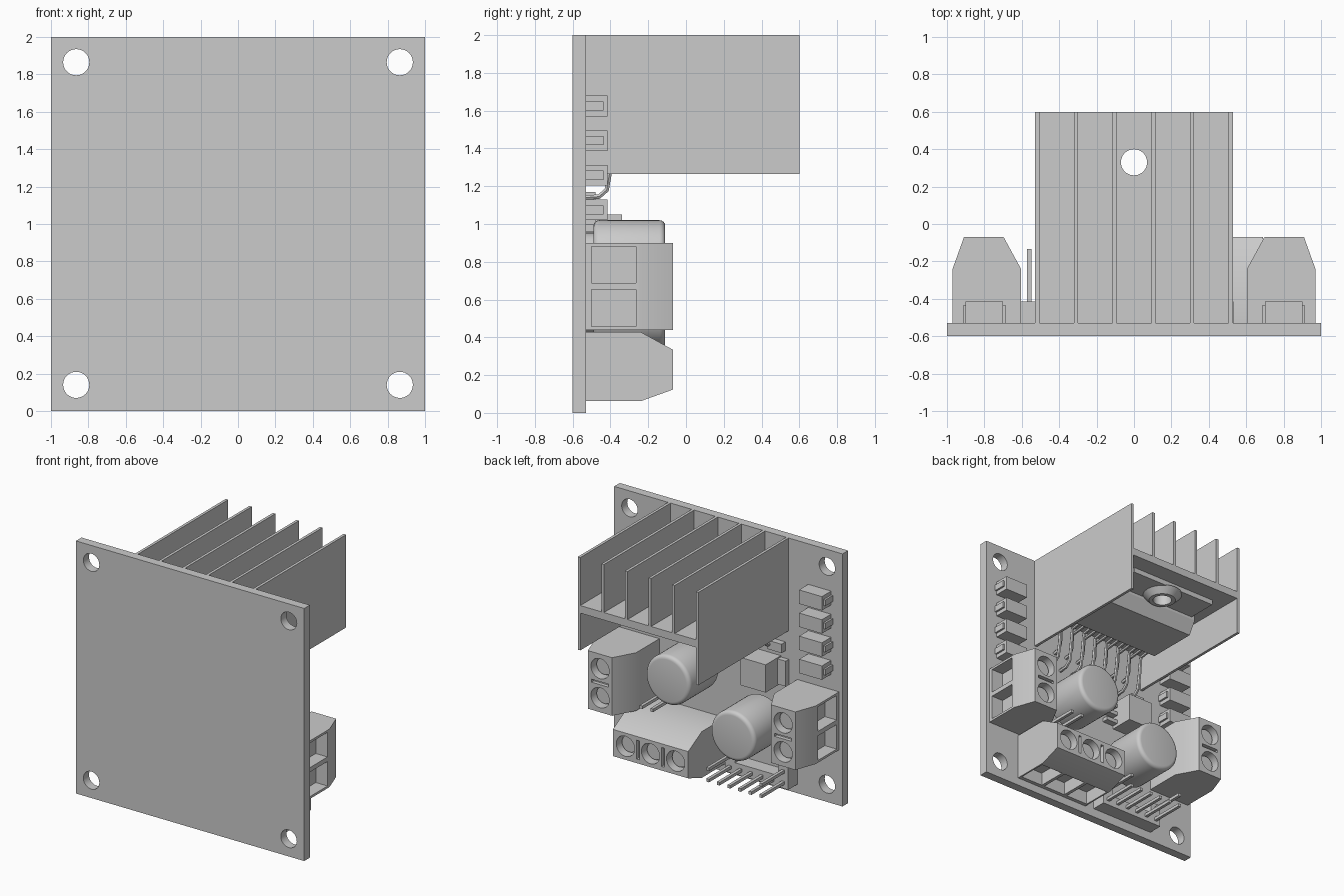
import bpy, bmesh
from mathutils import Matrix, Vector

if "Cube" in bpy.data.objects:
    bpy.data.objects.remove(bpy.data.objects["Cube"])

grey = bpy.data.materials.new("plain_grey")
grey.use_nodes = True
grey.diffuse_color = (0.6, 0.6, 0.6, 1)
grey.node_tree.nodes["Principled BSDF"].inputs["Base Color"].default_value = (0.6, 0.6, 0.6, 1)

BOARD = -0.53          # y of the component side
made = []


def add_box(bm, x, y, z):
    """Box from three (low, high) ranges."""
    size = [b - a for a, b in (x, y, z)]
    mid = [(a + b) / 2 for a, b in (x, y, z)]
    m = Matrix.Translation(mid) @ Matrix.Diagonal((*size, 1))
    bmesh.ops.create_cube(bm, size=1, matrix=m)


def add_rod(bm, center, axis, r1, r2, length, sides=32):
    """Cylinder or cone along an axis, centred on a point."""
    turn = Vector((0, 0, 1)).rotation_difference(Vector(axis)).to_matrix().to_4x4()
    bmesh.ops.create_cone(bm, cap_ends=True, segments=sides, radius1=r1, radius2=r2,
                          depth=length, matrix=Matrix.Translation(center) @ turn)


def add_prism(bm, outline, lo, hi):
    """Extrude a (y, z) outline along x."""
    face = bm.faces.new([bm.verts.new((lo, a, b)) for a, b in outline])
    ext = bmesh.ops.extrude_face_region(bm, geom=[face])["geom"]
    verts = [v for v in ext if isinstance(v, bmesh.types.BMVert)]
    bmesh.ops.translate(bm, verts=verts, vec=(hi - lo, 0, 0))
    bmesh.ops.recalc_face_normals(bm, faces=bm.faces)


def finish(bm, name, cutter=None, matrix=None, bevel=0):
    """Turn a bmesh into an object, with optional cuts and rounded edges."""
    mesh = bpy.data.meshes.new(name)
    bm.to_mesh(mesh)
    bm.free()
    ob = bpy.data.objects.new(name, mesh)
    bpy.context.collection.objects.link(ob)
    if cutter:
        tool = finish(cutter, name + "_cutter")
        made.remove(tool)
        tool.hide_render = True
        mod = ob.modifiers.new("cut", "BOOLEAN")
        mod.object, mod.operation, mod.solver = tool, "DIFFERENCE", "EXACT"
    if bevel:
        mod = ob.modifiers.new("round", "BEVEL")
        mod.width, mod.segments, mod.limit_method = bevel, 4, "ANGLE"
    if ob.modifiers:
        graph = bpy.context.evaluated_depsgraph_get()
        ob.data = bpy.data.meshes.new_from_object(ob.evaluated_get(graph))
        ob.modifiers.clear()
    if cutter:
        bpy.data.objects.remove(tool)
    if matrix:
        ob.matrix_world = matrix
    ob.data.materials.clear()
    ob.data.materials.append(grey)
    made.append(ob)
    return ob


def box(name, x, y, z):
    bm = bmesh.new()
    add_box(bm, x, y, z)
    return finish(bm, name)


# Circuit board with corner holes
bm, cut = bmesh.new(), bmesh.new()
add_box(bm, (-1, 1), (-0.6, BOARD), (0, 2))
for x in (-0.865, 0.865):
    for z in (0.14, 1.865):
        add_rod(cut, (x, -0.56, z), (0, 1, 0), 0.07, 0.07, 0.3)
finish(bm, "circuit_board", cut)

# Heat sink: shelf with hole and six fins, outer fins reaching lower
bm, cut = bmesh.new(), bmesh.new()
add_box(bm, (-0.52, 0.52), (BOARD, 0.6), (1.56, 1.62))
add_rod(cut, (0, 0.33, 1.6), (0, 0, 1), 0.07, 0.07, 0.5)
finish(bm, "heat_sink_shelf", cut)
for i in range(6):
    x = -0.517 + i * 0.2068
    outer = i in (0, 5)
    box("heat_sink_fin", (x - 0.011, x + 0.011), (BOARD, 0.6), (1.265 if outer else 1.61, 2))

# Driver chip under the shelf: tab, body and mounting collar
bm, cut = bmesh.new(), bmesh.new()
add_box(bm, (-0.38, 0.38), (0.1, 0.46), (1.52, 1.565))
add_rod(cut, (0, 0.33, 1.6), (0, 0, 1), 0.07, 0.07, 0.5)
finish(bm, "chip_tab", cut)
bm = bmesh.new()
add_prism(bm, [(-0.29, 1.56), (0.22, 1.56), (0.22, 1.5), (0.16, 1.4), (-0.25, 1.4), (-0.29, 1.48)],
          -0.41, 0.41)
finish(bm, "chip_body")
bm, cut = bmesh.new(), bmesh.new()
add_rod(bm, (0, 0.33, 1.5), (0, 0, 1), 0.1, 0.15, 0.05)
add_rod(cut, (0, 0.33, 1.5), (0, 0, 1), 0.07, 0.07, 0.5)
finish(bm, "mounting_collar", cut)

# Chip legs in two staggered rows
LONG = [(-0.27, 1.46), (-0.385, 1.44), (-0.403, 1.28), (-0.42, 1.18), (-0.46, 1.145), (BOARD, 1.14)]
SHORT = [(-0.27, 1.46), (-0.45, 1.44), (-0.46, 1.33), (-0.48, 1.28), (BOARD, 1.27)]
for i in range(15):
    path = SHORT if i % 2 else LONG
    curve = bpy.data.curves.new("leg_path", "CURVE")
    curve.dimensions = "3D"
    curve.bevel_depth, curve.bevel_resolution, curve.use_fill_caps = 0.014, 1, True
    spline = curve.splines.new("POLY")
    spline.points.add(len(path) - 1)
    for p, (y, z) in zip(spline.points, path):
        p.co = (-0.39 + i * 0.0557, y, z, 1)
    helper = bpy.data.objects.new("leg_path", curve)
    bpy.context.collection.objects.link(helper)
    graph = bpy.context.evaluated_depsgraph_get()
    mesh = bpy.data.meshes.new_from_object(helper.evaluated_get(graph))
    bpy.data.objects.remove(helper)
    mesh.materials.clear()
    mesh.materials.append(grey)
    leg = bpy.data.objects.new("chip_leg", mesh)
    bpy.context.collection.objects.link(leg)
    made.append(leg)


def terminal(name, origin, outward, ways, length):
    """Screw terminal: wire windows face outward, screws face +y."""
    out, up = Vector(outward), Vector((0, 1, 0))
    frame = Matrix((out.cross(up), out, up)).transposed().to_4x4()
    place = Matrix.Translation(origin) @ frame
    bm, cut, screws = bmesh.new(), bmesh.new(), bmesh.new()
    add_prism(bm, [(-0.183, 0), (0.183, 0), (0.183, 0.29), (0.122, 0.46), (-0.09, 0.46), (-0.183, 0.29)],
              -length / 2, length / 2)
    pitch = length / ways
    for i in range(ways):
        c = (i - (ways - 1) / 2) * pitch
        add_box(cut, (c - 0.097, c + 0.097), (0.08, 0.3), (0.03, 0.265))
        add_rod(cut, (c, 0.015, 0.45), (0, 0, 1), 0.08, 0.08, 0.14)
        add_rod(screws, (c, 0.015, 0.385), (0, 0, 1), 0.065, 0.065, 0.05)
        if i:
            add_box(cut, (c - pitch / 2 - 0.012, c - pitch / 2 + 0.012), (-0.06, 0.09), (0.43, 0.5))
    finish(bm, name, cut, place)
    finish(screws, name + "_screws", None, place)


terminal("right_terminal", (-0.787, BOARD, 0.67), (-1, 0, 0), 2, 0.46)
terminal("left_terminal", (0.787, BOARD, 0.67), (1, 0, 0), 2, 0.46)
terminal("bottom_terminal", (0.36, BOARD, 0.245), (0, 0, -1), 3, 0.66)

# Two round capacitors on short bases
for x, z in ((0.24, 0.825), (-0.33, 0.535)):
    bm = bmesh.new()
    add_rod(bm, (x, -0.3, z), (0, 1, 0), 0.195, 0.195, 0.38, 48)
    finish(bm, "capacitor", bevel=0.03)
    bm = bmesh.new()
    add_rod(bm, (x, -0.51, z), (0, 1, 0), 0.13, 0.13, 0.05)
    finish(bm, "capacitor_base")

# Diodes down both sides, with end contacts
for side in (-1, 1):
    for i in range(4):
        x, z = side * 0.8, 1.075 + i * 0.183
        box("diode", (x - 0.1, x + 0.1), (BOARD, -0.415), (z - 0.055, z + 0.055))
        box("diode_contact", (x - 0.115, x + 0.115), (BOARD, -0.437), (z - 0.024, z + 0.024))


def header(name, x0, count, z, body=0.045):
    """Row of straight pins on a plastic strip."""
    for i in range(count):
        x = x0 + i * 0.093
        box(name + "_pin", (x - 0.012, x + 0.012), (BOARD, -0.135), (z - 0.012, z + 0.012))
    box(name + "_strip", (x0 - body, x0 + (count - 1) * 0.093 + body), (BOARD, -0.415),
        (z - body, z + body))


header("control_header", -0.56, 6, 0.115)
header("enable_header", -0.56, 1, 0.205)
header("enable_header", -0.095, 1, 0.205)
header("power_header", 0.395, 2, 0.54)

# Voltage regulator with tab and leads, and small parts nearby
box("regulator", (-0.46, -0.24), (BOARD, -0.34), (0.83, 1.05))
box("regulator_tab", (-0.53, -0.4), (BOARD, -0.49), (0.84, 1.04))
for z in (0.87, 0.94, 1.01):
    box("regulator_lead", (-0.25, -0.14), (BOARD, -0.48), (z - 0.015, z + 0.015))
box("small_part", (0.0, 0.12), (BOARD, -0.47), (0.86, 0.96))
box("indicator_part", (-0.5, -0.38), (BOARD, -0.48), (1.1, 1.17))

# Smooth round surfaces, keep corners sharp
bpy.ops.object.select_all(action="DESELECT")
for ob in made:
    ob.select_set(True)
bpy.context.view_layer.objects.active = made[0]
bpy.ops.object.shade_smooth_by_angle()
